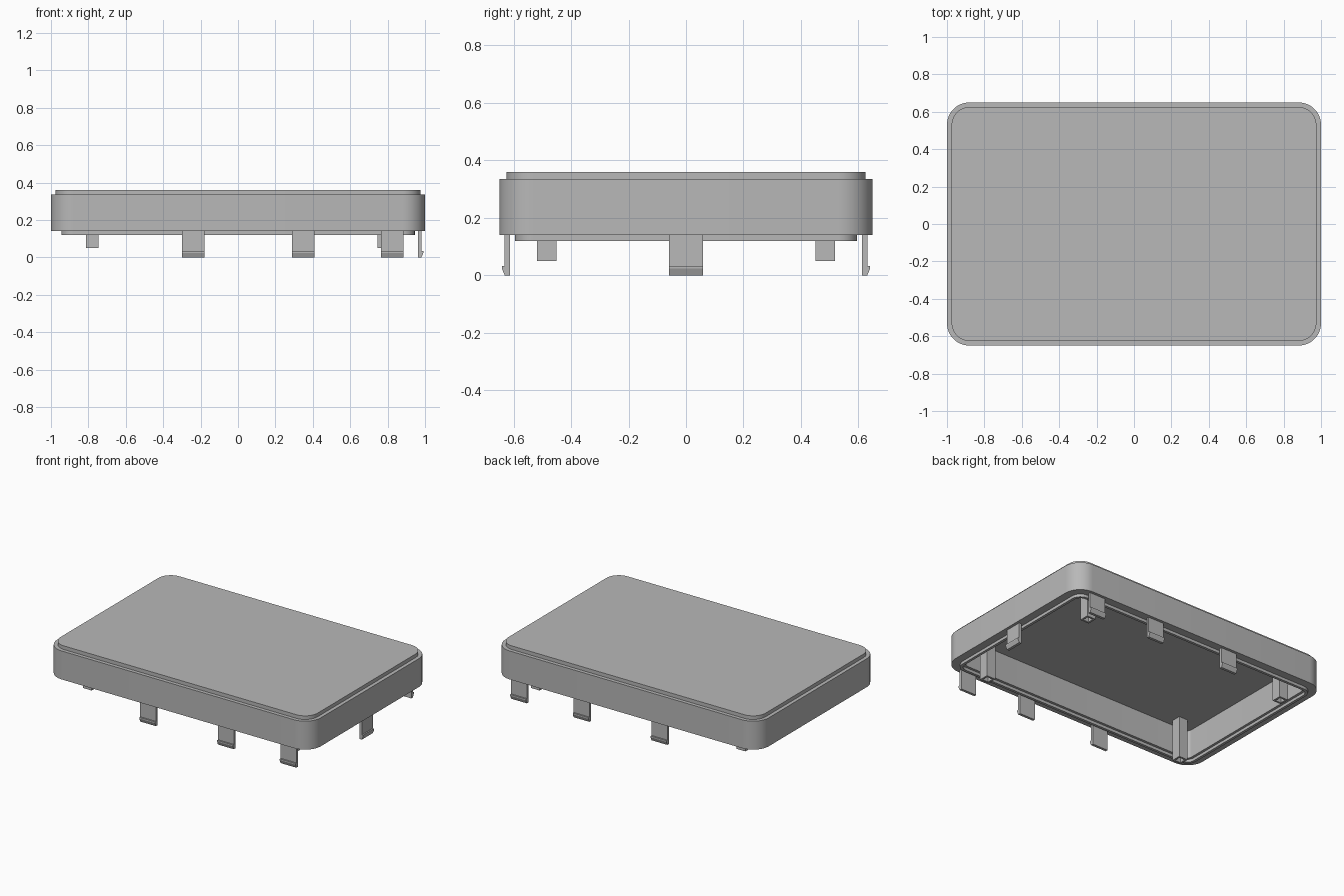
import bpy, bmesh, math
from mathutils import Matrix, Vector

cube = bpy.data.objects.get("Cube")
if cube:
    bpy.data.objects.remove(cube, do_unlink=True)

HALF_X, HALF_Y, RADIUS = 1.0, 0.65, 0.12
CEILING = 0.335

grey = bpy.data.materials.new("plain grey")
grey.use_nodes = True
colour = (0.48, 0.48, 0.48, 1)
grey.diffuse_color = colour
grey.node_tree.nodes["Principled BSDF"].inputs["Base Color"].default_value = colour


def finish(name, bm, smooth=False):
    bmesh.ops.recalc_face_normals(bm, faces=bm.faces)
    mesh = bpy.data.meshes.new(name)
    bm.to_mesh(mesh)
    bm.free()
    mesh.materials.append(grey)
    obj = bpy.data.objects.new(name, mesh)
    bpy.context.collection.objects.link(obj)
    if smooth:
        bpy.ops.object.select_all(action="DESELECT")
        obj.select_set(True)
        bpy.context.view_layer.objects.active = obj
        bpy.ops.object.shade_smooth_by_angle(angle=math.radians(30))
    return obj


def rounded_loop(bm, inset, z, segments=12):
    """Rounded rectangle of vertices, inset from the outer outline."""
    r = max(RADIUS - inset, 0.03)
    cx, cy = HALF_X - inset - r, HALF_Y - inset - r
    loop = []
    for corner, (sx, sy) in enumerate([(1, 1), (-1, 1), (-1, -1), (1, -1)]):
        for i in range(segments + 1):
            a = math.pi / 2 * (corner + i / segments)
            loop.append(bm.verts.new((sx * cx + r * math.cos(a),
                                      sy * cy + r * math.sin(a), z)))
    return loop


# Lid shell: from the top panel, down the outside, round the lip, up to the ceiling
def make_lid():
    profile = [(0.025, 0.36), (0.025, 0.335), (0, 0.335), (0, 0.14),
               (0.055, 0.14), (0.055, 0.12), (0.073, 0.12), (0.073, 0.14),
               (0.09, 0.14), (0.09, CEILING)]
    bm = bmesh.new()
    loops = [rounded_loop(bm, inset, z) for inset, z in profile]
    for a, b in zip(loops, loops[1:]):
        n = len(a)
        for i in range(n):
            j = (i + 1) % n
            bm.faces.new((a[i], a[j], b[j], b[i]))
    bm.faces.new(loops[0])
    bm.faces.new(loops[-1])
    finish("lid_shell", bm, smooth=True)


# Snap clip: hooked profile extruded sideways, hook facing outward
def make_clip(name, position, angle, width=0.12):
    profile = [(0, 0.145), (0, 0), (0.018, 0), (0.028, 0.024),
               (0.028, 0.033), (0.018, 0.033), (0.018, 0.145)]
    bm = bmesh.new()
    face = bm.faces.new([bm.verts.new((d, -width / 2, z)) for d, z in profile])
    ext = bmesh.ops.extrude_face_region(bm, geom=[face])
    moved = [v for v in ext["geom"] if isinstance(v, bmesh.types.BMVert)]
    bmesh.ops.translate(bm, verts=moved, vec=(0, width, 0))
    place = Matrix.Translation(position) @ Matrix.Rotation(angle, 4, "Z")
    bm.transform(place)
    finish(name, bm)


# Corner post: square column with a square socket in its lower end
def make_post(name, x, y, bottom=0.05, size=0.068):
    bm = bmesh.new()
    height = CEILING + 0.005 - bottom
    bmesh.ops.create_cube(bm, size=1)
    bm.transform(Matrix.Translation((x, y, bottom + height / 2))
                 @ Matrix.Diagonal((size, size, height, 1)))
    bm.normal_update()
    end = min(bm.faces, key=lambda f: f.calc_center_median().z)
    bmesh.ops.inset_region(bm, faces=[end], thickness=0.018)
    ext = bmesh.ops.extrude_face_region(bm, geom=[end])
    moved = [v for v in ext["geom"] if isinstance(v, bmesh.types.BMVert)]
    bmesh.ops.translate(bm, verts=moved, vec=(0, 0, 0.1))
    if end.is_valid:
        bmesh.ops.delete(bm, geom=[end], context="FACES_ONLY")
    finish(name, bm)


make_lid()

for side, sign in (("front", -1), ("back", 1)):
    for i, x in enumerate((-0.24, 0.35, 0.825)):
        make_clip(f"{side}_clip_{i + 1}", Vector((x, sign * 0.613, 0)),
                  sign * math.pi / 2)
    for end, sx in (("left", 1), ("right", -1)):
        make_post(f"{side}_{end}_post", sx * 0.78, sign * 0.485)
make_clip("left_clip", Vector((0.963, 0, 0)), 0)
